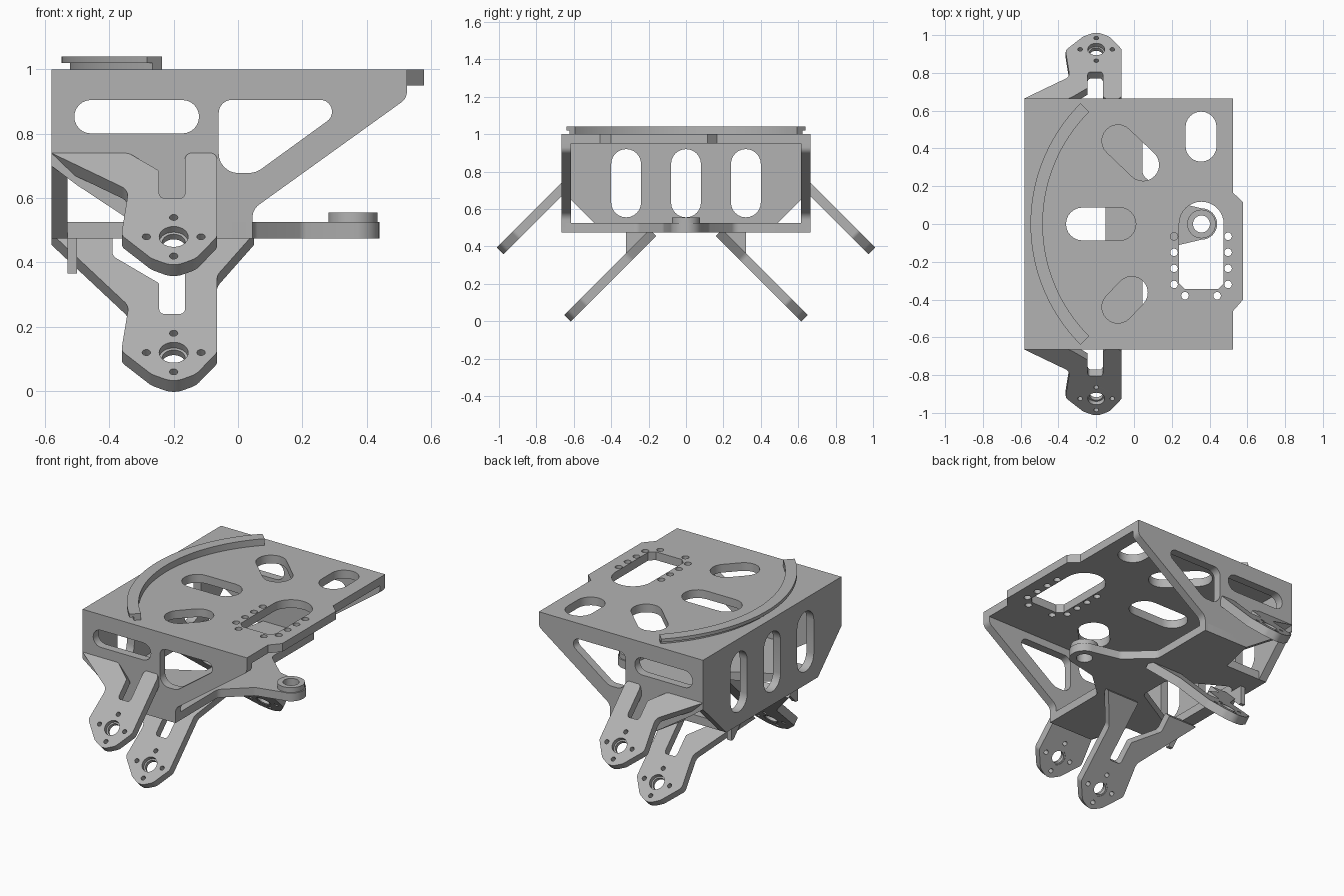
import bpy, bmesh
from math import sin, cos, pi, radians, tan
from mathutils import Vector, Matrix

cube = bpy.data.objects.get("Cube")
if cube:
    bpy.data.objects.remove(cube, do_unlink=True)

gray = bpy.data.materials.new("machined gray")
gray.use_nodes = True
gray.diffuse_color = (0.45, 0.45, 0.45, 1)
gray.node_tree.nodes["Principled BSDF"].inputs["Base Color"].default_value = gray.diffuse_color

T = 0.05  # plate thickness


def rounded(points, radius=0.0, steps=6):
    """Outline with filleted corners; a third value sets one corner's radius."""
    out, n = [], len(points)
    for i, p in enumerate(points):
        r = p[2] if len(p) > 2 else radius
        c = Vector(p[:2])
        if r <= 0:
            out.append(c)
            continue
        a = (Vector(points[i - 1][:2]) - c).normalized()
        b = (Vector(points[(i + 1) % n][:2]) - c).normalized()
        d = r / tan(a.angle(b) / 2)
        p0, p1 = c + a * d, c + b * d
        mid = c + (a + b).normalized() * (r / sin(a.angle(b) / 2))
        for k in range(steps + 1):
            v = (p0 - mid).lerp(p1 - mid, k / steps)
            out.append(mid + v.normalized() * r)
    return out


def circle(x, y, r, squash=1.0, n=28):
    return [Vector((x + r * cos(2 * pi * k / n), y + r * squash * sin(2 * pi * k / n))) for k in range(n)]


def slot(a, b, r, n=12):
    a, b = Vector(a), Vector(b)
    d = (b - a).normalized()
    side = Vector((-d.y, d.x))
    arc = [(sin(pi * k / n), cos(pi * k / n)) for k in range(n + 1)]
    return [b + (d * s + side * c) * r for s, c in arc] + [a - (d * s + side * c) * r for s, c in arc]


def plate(name, loops, origin, u, v, w):
    """Fill nested loops in the u,v plane and extrude them along w."""
    cu = bpy.data.curves.new(name, 'CURVE')
    cu.dimensions = '2D'
    cu.fill_mode = 'BOTH'
    cu.extrude = 0.5
    for loop in loops:
        s = cu.splines.new('POLY')
        s.points.add(len(loop) - 1)
        for pt, co in zip(s.points, loop):
            pt.co = (co[0], co[1], 0, 1)
        s.use_cyclic_u = True
    tmp = bpy.data.objects.new(name + "_outline", cu)
    bpy.context.collection.objects.link(tmp)
    bpy.context.view_layer.update()
    mesh = bpy.data.meshes.new_from_object(tmp.evaluated_get(bpy.context.evaluated_depsgraph_get()))
    bpy.data.objects.remove(tmp, do_unlink=True)
    u, v, w, origin = map(Vector, (u, v, w, origin))
    m = Matrix((u, v, w)).transposed().to_4x4()
    m.translation = origin + w / 2
    bm = bmesh.new()
    bm.from_mesh(mesh)
    bmesh.ops.transform(bm, matrix=m, verts=bm.verts)
    bmesh.ops.remove_doubles(bm, verts=bm.verts, dist=0.0002)
    bmesh.ops.recalc_face_normals(bm, faces=bm.faces)
    bm.to_mesh(mesh)
    bm.free()
    mesh.name = name
    mesh.materials.clear()
    mesh.materials.append(gray)
    ob = bpy.data.objects.new(name, mesh)
    bpy.context.collection.objects.link(ob)
    bpy.ops.object.select_all(action='DESELECT')
    ob.select_set(True)
    bpy.context.view_layer.objects.active = ob
    bpy.ops.object.shade_smooth_by_angle(angle=radians(30))
    return ob


def flat(name, loops, z, h):
    return plate(name, loops, (0, 0, z), (1, 0, 0), (0, 1, 0), (0, 0, h))


X0, W, FLOOR, CUT = -0.58, 0.665, 0.475, 0.44
PIVOT = 0.357

# Top plate with offset tab, slots, keyhole and screw holes
outline = [(X0, -W), (0.525, -W), (0.525, -0.46), (0.578, -0.4), (0.578, 0.115),
           (0.525, 0.165), (0.525, W), (X0, W)]
keyhole = [(PIVOT + 0.118 * cos(pi * k / 16), 0.118 * sin(pi * k / 16)) for k in range(17)]
keyhole += [(0.239, -0.315), (0.27, -0.345), (0.444, -0.345), (0.475, -0.315)]
holes = [slot((0.355, 0.412), (0.355, 0.513), 0.082), slot((-0.273, 0), (-0.077, 0), 0.087),
         slot((-0.085, 0.44), (0.048, 0.313), 0.085), slot((-0.085, -0.44), (-0.012, -0.363), 0.085),
         keyhole]
screws = [(x, -0.065 - 0.085 * k) for x in (0.212, 0.498) for k in range(4)] + [(0.27, -0.38), (0.44, -0.38)]
holes += [circle(x, y, 0.02, n=16) for x, y in screws]
flat("top_plate", [outline] + holes, 1 - T, T)

# Curved rail on the top plate, a wide cap over a narrower foot
for name, r_out, r_in, z in (("rail_foot", 0.88, 0.84, 1.0), ("rail_cap", 0.905, 0.84, 1.02)):
    arc = [radians(135 + 90 * k / 48) for k in range(49)]
    loop = [(PIVOT + r_out * cos(a), r_out * sin(a)) for a in arc]
    loop += [(PIVOT + r_in * cos(a), r_in * sin(a)) for a in reversed(arc)]
    flat(name, [loop], z, 0.02)

# Back wall with chamfered lower corners and three upright slots
wall = [(-W, 1), (-W, 0.7), (-CUT, FLOOR), (CUT, FLOOR), (W, 0.7), (W, 1)]
plate("back_wall", [wall] + [slot((y, 0.635), (y, 0.84), 0.08) for y in (-0.32, 0, 0.32)],
      (X0, 0, 0), (0, 1, 0), (0, 0, 1), (T, 0, 0))

# Floor with the arm that carries the pivot boss
half = [(X0, CUT), (-0.3, CUT), (-0.25, W), (0.045, W, 0.02), (0.045, 0.26, 0.05), (0.2, 0.12, 0.05)]
arm_tip = [(PIVOT + 0.083 * sin(pi * k / 16), 0.083 * cos(pi * k / 16), 0) for k in range(17)]
base = rounded(half + arm_tip + [(x, -y, *r) for x, y, *r in reversed(half)])
opening = rounded([(-0.5, -0.3), (-0.15, -0.1), (-0.15, 0.1), (-0.5, 0.3)], 0.04)
flat("floor", [base, opening, circle(PIVOT, 0, 0.045)], FLOOR, T)
flat("pivot_boss", [circle(PIVOT, 0, 0.076), circle(PIVOT, 0, 0.045)], FLOOR + T, 0.03)

# Hub end shared by every leg, relative to the hub centre
hub = [(0.135, 0.0, 0.02), (0.07, -0.067, 0.06), (0.0, -0.093, 0.09), (-0.07, -0.067, 0.06),
       (-0.163, 0.005, 0.02), (-0.14, 0.145, 0.03)]
upper_root = [(-0.38, 0.26), (-0.14, 0.26, 0.05), (-0.045, 0.205, 0.01), (-0.045, 0.12, 0.015),
              (0.035, 0.12, 0.015), (0.035, 0.26, 0.02), (0.135, 0.26, 0.02)]
lower_root = [(-0.38, 0.37), (-0.19, 0.37), (-0.19, 0.3, 0.02), (-0.045, 0.215, 0.01),
              (-0.045, 0.12, 0.015), (0.035, 0.12, 0.015), (0.035, 0.37), (0.25, 0.37), (0.135, 0.24, 0.03)]

for side, s in (("right", -1), ("left", 1)):
    # Side wall with a long slot and a rounded triangular window
    profile = rounded([(X0, 1), (0.525, 1), (0.525, 0.91, 0.04), (0.045, 0.565, 0.05), (0.045, FLOOR),
                       (-0.25, FLOOR), (-0.5, 0.64), (X0, 0.7)])
    window = rounded([(-0.06, 0.905, 0.04), (0.292, 0.905, 0.035), (0.292, 0.85, 0.035),
                      (0.055, 0.678, 0.07), (-0.06, 0.678, 0.06)])
    plate(side + "_wall", [profile, slot((-0.457, 0.853), (-0.173, 0.853), 0.052), window],
          (0, s * W, 0), (1, 0, 0), (0, 0, 1), (0, -s * T, 0))

    # Splayed legs at 45 degrees, one pair from the walls and one from the floor
    for level, root, hub_y, hub_z in (("upper", upper_root, 0.925, 0.48), ("lower", lower_root, 0.565, 0.12)):
        q = 0.707
        at = Vector((-0.2, s * hub_y, hub_z))
        u, v, n = (1, 0, 0), (0, -s, 1), Vector((0, -s, -1)).normalized()
        bolts = [circle(x, y, 0.013, q, 16) for x, y in ((0.085, 0), (-0.085, 0), (0, 0.06), (0, -0.06))]
        plate(f"{side}_{level}_leg", [rounded(root + hub), circle(0, 0, 0.045, q)] + bolts, at, u, v, n * T)
        plate(f"{side}_{level}_bearing_lip", [circle(0, 0, 0.047, q), circle(0, 0, 0.036, q)],
              at + n * T * 0.5, u, v, n * T * 0.45)

    # Gusset between the floor and the lower leg
    plate(side + "_gusset", [[(0.19, 0.48), (0.32, 0.48), (0.32, 0.365), (0.3, 0.365)]],
          (-0.53, 0, 0), (0, s, 0), (0, 0, 1), (0.03, 0, 0))
